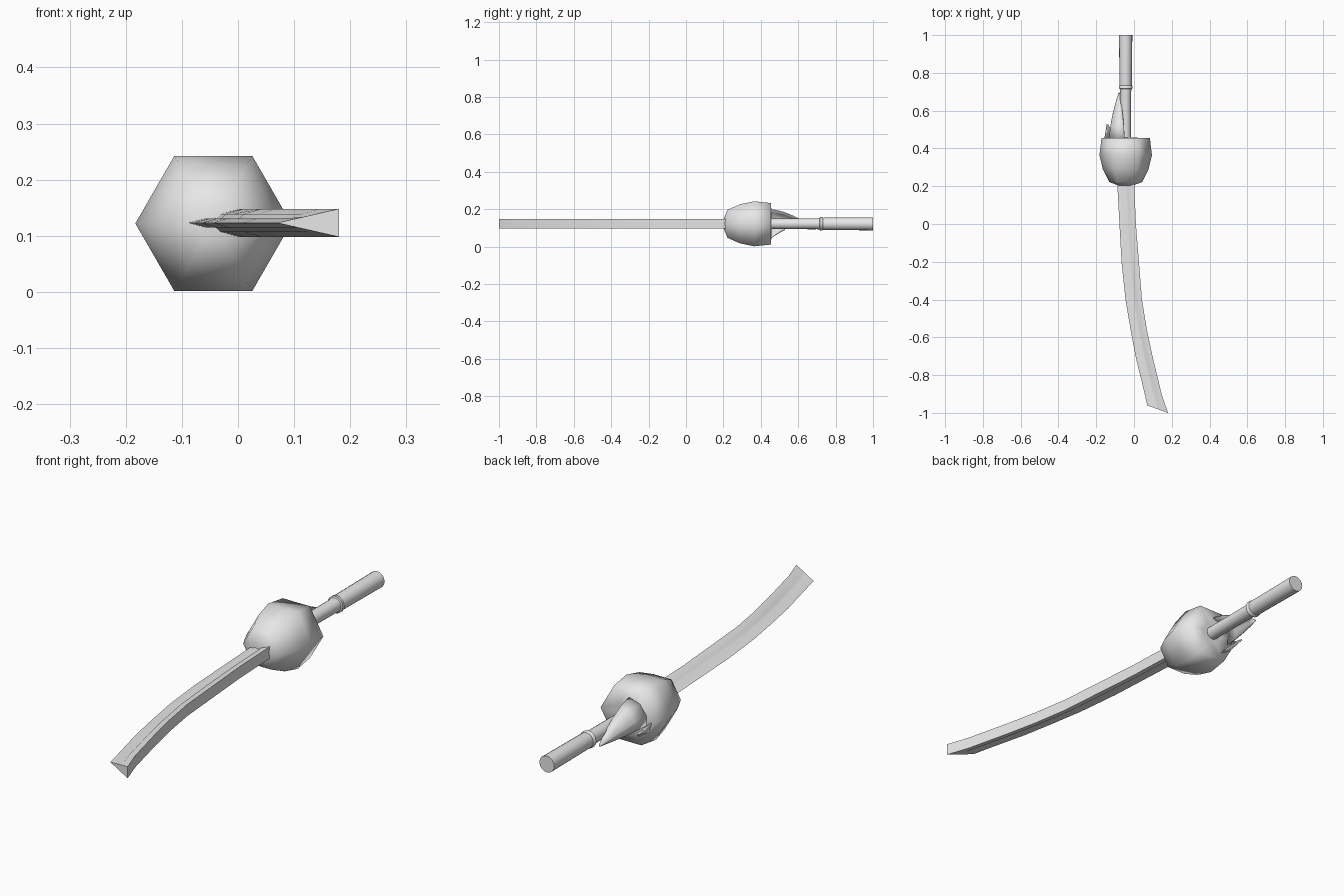
import bpy, bmesh, math

if "Cube" in bpy.data.objects:
    bpy.data.objects.remove(bpy.data.objects["Cube"])

steel = bpy.data.materials.new("pale_grey")
steel.diffuse_color = (0.8, 0.8, 0.8, 1)
steel.use_nodes = True
steel.node_tree.nodes["Principled BSDF"].inputs["Base Color"].default_value = steel.diffuse_color
CX, CZ = -0.044, 0.122


def make(name, rings, angle, closed=True, caps=True):
    """Skin a list of matching point rings into one object."""
    bm = bmesh.new()
    rows = [[bm.verts.new(p) for p in r] for r in rings]
    n = len(rows[0])
    for a, b in zip(rows, rows[1:]):
        for i in range(n if closed else n - 1):
            j = (i + 1) % n
            bm.faces.new((a[i], a[j], b[j], b[i]))
    if caps:
        bm.faces.new(rows[0])
        bm.faces.new(rows[-1])
    bmesh.ops.recalc_face_normals(bm, faces=bm.faces)
    me = bpy.data.meshes.new(name)
    bm.to_mesh(me)
    bm.free()
    me.materials.append(steel)
    ob = bpy.data.objects.new(name, me)
    bpy.context.collection.objects.link(ob)
    bpy.context.view_layer.objects.active = ob
    ob.select_set(True)
    bpy.ops.object.shade_smooth_by_angle(angle=math.radians(angle))
    ob.select_set(False)
    return ob


def lathe(name, profile, sides, angle):
    """Rings of (y, radius) around the grip axis."""
    rings = [[(CX + r * math.cos(k * math.tau / sides), y,
               CZ + r * math.sin(k * math.tau / sides)) for k in range(sides)]
             for y, r in profile]
    return make(name, rings, angle)


# Curved blade: wedge section with a shallow fuller, spine on the +x side
stations = [  # edge x, edge y, spine x, spine y, fuller depth
    (-0.09, 0.24, 0.0, 0.24, 1), (-0.077, 0.0, 0.010, 0.0, 1),
    (-0.066, -0.2, 0.026, -0.2, 1), (-0.045, -0.4, 0.042, -0.4, 1),
    (-0.018, -0.56, 0.068, -0.56, 1), (0.008, -0.7, 0.098, -0.7, 1),
    (0.052, -0.88, 0.146, -0.9, 1), (0.07, -0.96, 0.18, -1.0, 0)]
half = [(0.32, 0.0), (0.42, 0.005), (0.56, 0.005), (0.64, 0.0), (1.0, 0.0)]
rings = []
for ex, ey, sx, sy, d in stations:
    def pt(t, z):
        return (ex + (sx - ex) * t, ey + (sy - ey) * t, CZ + 0.001 + z)
    top = [pt(t, 0.025 * t - dip * d) for t, dip in half]
    low = [pt(t, dip * d - 0.025 * t) for t, dip in reversed(half)]
    rings.append([pt(0, 0)] + top + low)
make("blade", rings, 35)

# Six-sided cup guard with a flat rear face
lathe("guard", [(0.203, 0.035), (0.222, 0.087), (0.29, 0.121), (0.365, 0.139),
                (0.455, 0.128), (0.457, 0.05)], 6, 100)

# Round grip and its band
lathe("grip", [(0.44, 0.028), (0.70, 0.029), (0.74, 0.033), (1.0, 0.035)], 16, 40)
lathe("grip_band", [(0.713, 0.028), (0.717, 0.036), (0.73, 0.036), (0.734, 0.030)], 16, 60)

# Curved leaf sweeping from the guard down the side of the grip
base = [(-0.05, 0.20), (-0.10, 0.185), (-0.13, 0.145), (-0.13, 0.10)]
path = [(0.452, 0.0), (0.52, 0.14), (0.58, 0.36), (0.64, 0.64), (0.695, 0.96)]
rings = [[(x + (-0.077 - x) * k, y, z + (0.09 - z) * k) for x, z in base] for y, k in path]
leaf = make("grip_leaf", rings, 60, closed=False, caps=False)

# Short lower spur beside the leaf
spur_base = [(-0.155, 0.12), (-0.14, 0.075), (-0.09, 0.045)]
rings = [[(x + (-0.142 - x) * k, y, z + (0.095 - z) * k) for x, z in spur_base]
         for y, k in [(0.452, 0.0), (0.485, 0.45), (0.53, 0.95)]]
spur = make("lower_spur", rings, 60, closed=False, caps=False)

for ob in (leaf, spur):
    mod = ob.modifiers.new("thickness", "SOLIDIFY")
    mod.thickness = 0.005
    mod.offset = 0
